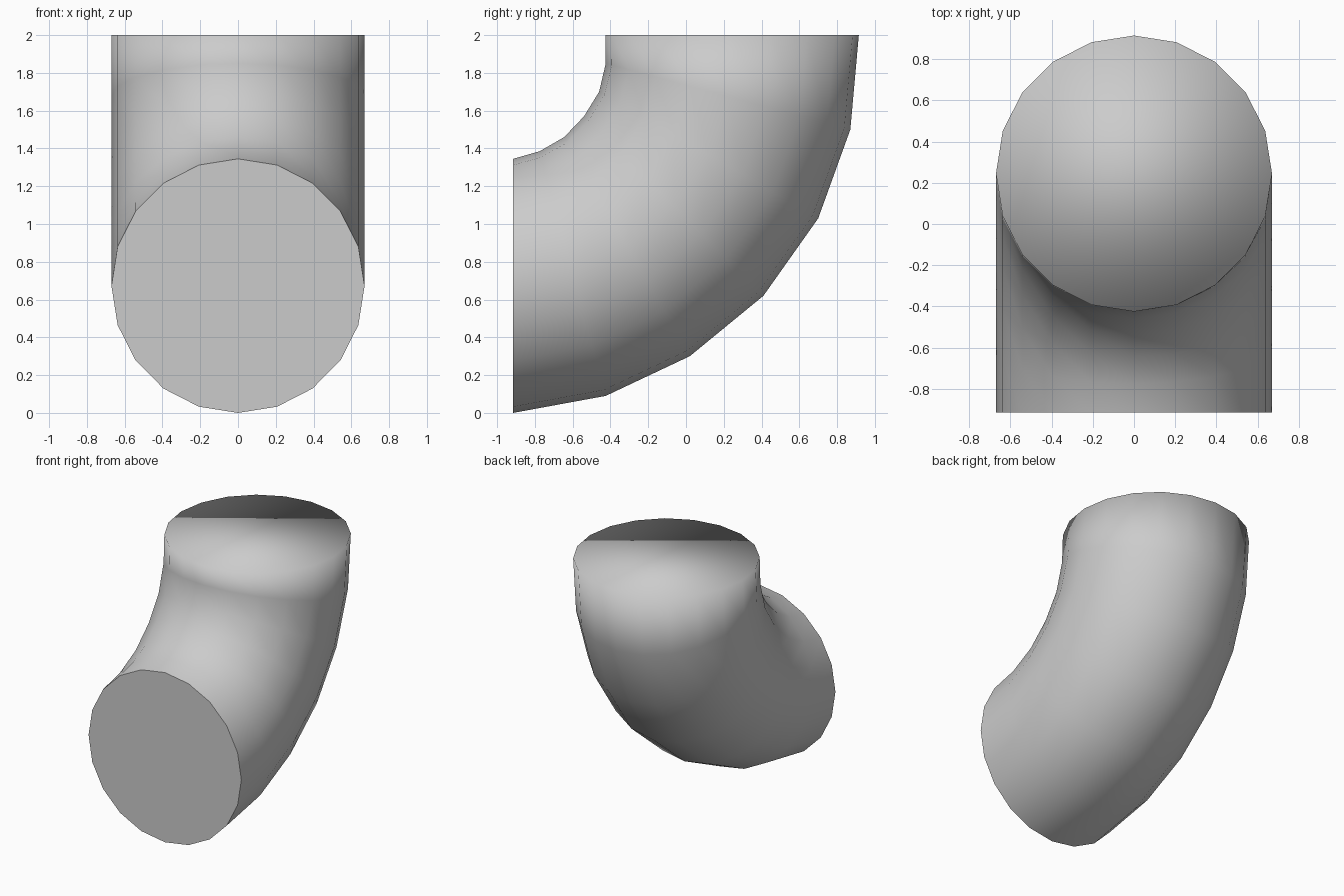
import bpy, bmesh, math
from mathutils import Vector

if "Cube" in bpy.data.objects:
    bpy.data.objects.remove(bpy.data.objects["Cube"])

SIDES = 20
RADIUS = 0.67
# (y, z) of the outer and inner bend for each ring, front opening to top
OUTER = [(-0.915, 0.0), (-0.425, 0.09), (0.02, 0.30), (0.41, 0.62),
         (0.70, 1.03), (0.87, 1.50), (0.915, 2.0)]
INNER = [(-0.915, 1.345), (-0.775, 1.385), (-0.645, 1.46), (-0.54, 1.57),
         (-0.46, 1.70), (-0.425, 1.85), (-0.425, 2.0)]

bm = bmesh.new()


def ring(outer, inner):
    o, i = Vector((0, *outer)), Vector((0, *inner))
    centre, axis = (o + i) / 2, (o - i) / 2
    verts = []
    for k in range(SIDES):
        a = 2 * math.pi * k / SIDES
        verts.append(bm.verts.new(centre + axis * math.cos(a)
                                  + Vector((RADIUS * math.sin(a), 0, 0))))
    return verts


# Bent tube wall
rings = [ring(o, i) for o, i in zip(OUTER, INNER)]
for a, b in zip(rings, rings[1:]):
    for k in range(SIDES):
        n = (k + 1) % SIDES
        bm.faces.new((a[k], a[n], b[n], b[k]))

# End caps: flat front, top blended softly into the wall
front_cap = bm.faces.new(rings[0])
bm.faces.new(rings[-1])
bmesh.ops.recalc_face_normals(bm, faces=bm.faces)
for f in bm.faces:
    f.smooth = True
front_cap.smooth = False
for e in front_cap.edges:
    e.smooth = False

mesh = bpy.data.meshes.new("elbow_pipe")
bm.to_mesh(mesh)
bm.free()
bpy.context.collection.objects.link(bpy.data.objects.new("elbow_pipe", mesh))
